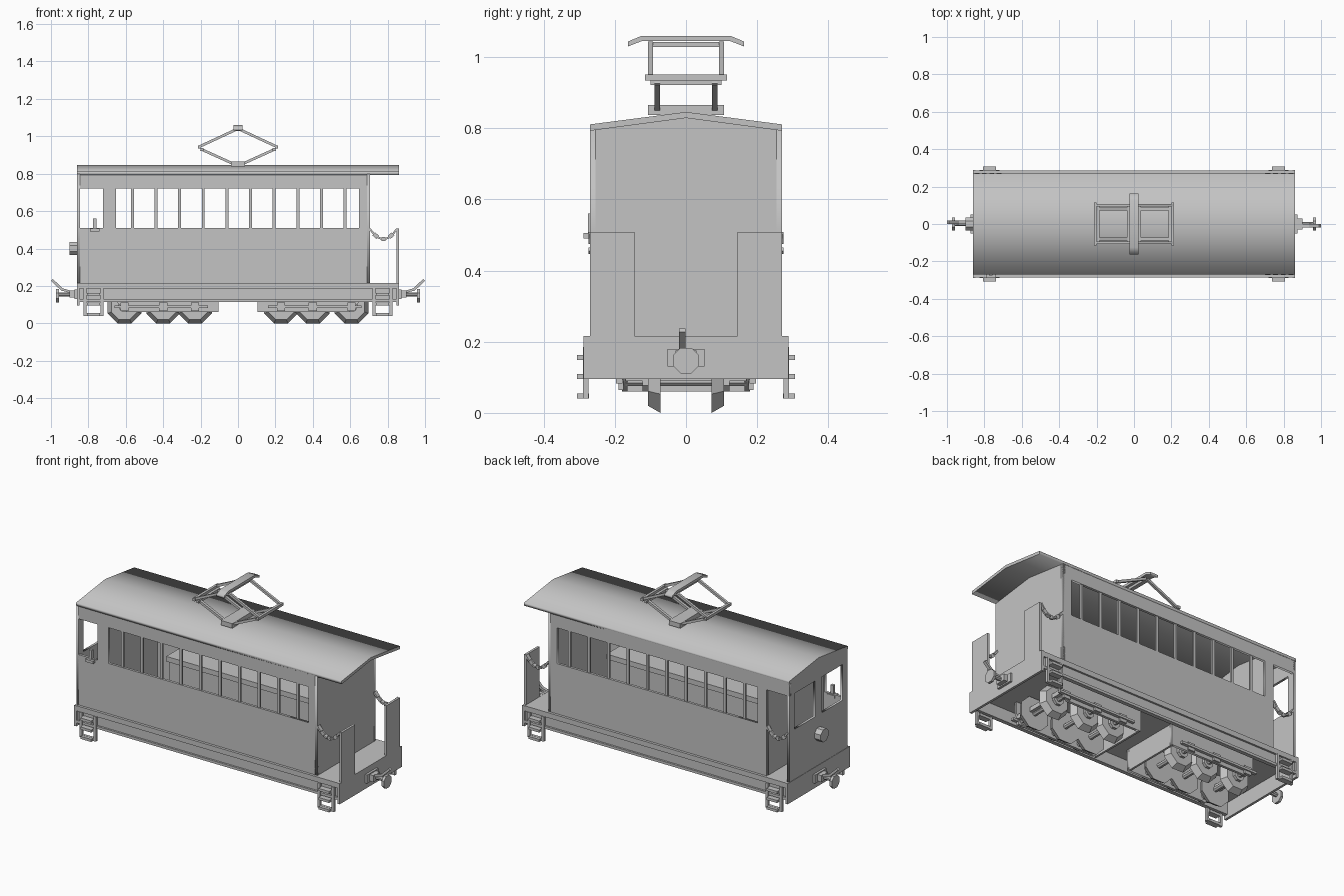
import bpy, bmesh, math
from mathutils import Matrix, Vector

if "Cube" in bpy.data.objects:
    bpy.data.objects.remove(bpy.data.objects["Cube"])

grey = bpy.data.materials.new("plain_grey")
grey.diffuse_color = (0.55, 0.55, 0.55, 1)
grey.use_nodes = True
grey.node_tree.nodes["Principled BSDF"].inputs["Base Color"].default_value = grey.diffuse_color


def add(name, bm):
    bmesh.ops.remove_doubles(bm, verts=bm.verts, dist=1e-5)
    bmesh.ops.recalc_face_normals(bm, faces=bm.faces)
    me = bpy.data.meshes.new(name)
    bm.to_mesh(me)
    bm.free()
    me.materials.clear()
    me.materials.append(grey)
    ob = bpy.data.objects.new(name, me)
    bpy.context.collection.objects.link(ob)
    return ob


def box(name, x, y, z):
    """Box from (min, max) pairs."""
    bm = bmesh.new()
    size = [abs(b - a) for a, b in (x, y, z)]
    mid = [(a + b) / 2 for a, b in (x, y, z)]
    bmesh.ops.create_cube(bm, size=1, matrix=Matrix.Translation(mid) @ Matrix.Diagonal((*size, 1)))
    return add(name, bm)


def bar(name, p, q, w, h):
    """Square bar between two points."""
    p, q = Vector(p), Vector(q)
    d = q - p
    m = Matrix.Translation((p + q) / 2) @ d.to_track_quat('X', 'Z').to_matrix().to_4x4()
    bm = bmesh.new()
    bmesh.ops.create_cube(bm, size=1, matrix=m @ Matrix.Diagonal((d.length, w, h, 1)))
    return add(name, bm)


def drum(name, p, q, r1, r2, n=8):
    """Low-poly cone or cylinder between two points, flat side down."""
    p, q = Vector(p), Vector(q)
    d = q - p
    k = 1 / math.cos(math.pi / n)
    m = Matrix.Translation((p + q) / 2) @ d.to_track_quat('Z', 'Y').to_matrix().to_4x4()
    bm = bmesh.new()
    bmesh.ops.create_cone(bm, cap_ends=True, segments=n, radius1=r1 * k, radius2=r2 * k, depth=d.length,
                          matrix=m @ Matrix.Rotation(math.pi / n, 4, 'Z'))
    return add(name, bm)


def panel(name, axis, a, b, outline, holes=()):
    """Extruded outline with holes; axis y takes (x, z) points, axis x takes (y, z)."""
    cu = bpy.data.curves.new(name, 'CURVE')
    cu.dimensions, cu.fill_mode, cu.extrude = '2D', 'BOTH', abs(b - a) / 2
    for loop in (outline, *holes):
        s = cu.splines.new('POLY')
        s.points.add(len(loop) - 1)
        for pt, (u, v) in zip(s.points, loop):
            pt.co = (u, v, 0, 1)
        s.use_cyclic_u = True
    tmp = bpy.data.objects.new(name + "_outline", cu)
    bpy.context.collection.objects.link(tmp)
    me = bpy.data.meshes.new_from_object(tmp.evaluated_get(bpy.context.evaluated_depsgraph_get()))
    bm = bmesh.new()
    bm.from_mesh(me)
    bpy.data.objects.remove(tmp)
    bpy.data.curves.remove(cu)
    bpy.data.meshes.remove(me)
    c = (a + b) / 2
    if axis == 'y':
        m = Matrix(((1, 0, 0, 0), (0, 0, -1, c), (0, 1, 0, 0), (0, 0, 0, 1)))
    else:
        m = Matrix(((0, 0, 1, c), (1, 0, 0, 0), (0, 1, 0, 0), (0, 0, 0, 1)))
    bm.transform(m)
    return add(name, bm)


def rect(u0, u1, v0, v1):
    return [(u0, v0), (u1, v0), (u1, v1), (u0, v1)]


def chain(x0, x1, y):
    """Sagging safety chain of alternating links."""
    pts = [(x0 + (x1 - x0) * i / 7, y, 0.505 - 0.055 * (1 - (2 * i / 7 - 1) ** 2)) for i in range(8)]
    for i in range(7):
        w, h = ((0.024, 0.01), (0.01, 0.022))[i % 2]
        bar("chain_link", pts[i], pts[i + 1], w, h)


# underframe
box("floor", (-0.86, 0.86), (-0.285, 0.285), (0.185, 0.215))
for s in (1, -1):
    box("frame_web", (-0.85, 0.85), (s * 0.262, s * 0.274), (0.115, 0.19))
    box("frame_flange", (-0.85, 0.85), (s * 0.262, s * 0.285), (0.115, 0.13))
    box("end_beam", (s * 0.848, s * 0.862), (-0.288, 0.288), (0.095, 0.216))

# side walls with window openings and mullions
Z0, Z1 = 0.51, 0.72
cabin_window = rect(-0.652, 0.647, Z0, Z1)
panel("front_wall", 'y', -0.27, -0.255, rect(-0.86, 0.705, 0.215, 0.8),
      [cabin_window, rect(-0.85, -0.722, Z0, Z1)])
door = [(-0.712, 0.215), (0.705, 0.215), (0.705, 0.8), (-0.86, 0.8), (-0.86, Z1), (-0.712, Z1)]
panel("back_wall", 'y', 0.255, 0.27, door, [cabin_window])
for s in (1, -1):
    for i in range(10):
        x = -0.565 + 0.1264 * i
        box("window_mullion", (x - 0.008, x + 0.008), (s * 0.256, s * 0.266), (Z0, Z1))

# cross walls
gable = [(-0.27, 0.215), (0.27, 0.215), (0.27, 0.797), (0, 0.832), (-0.27, 0.797)]
panel("driver_end_wall", 'x', -0.86, -0.846, gable, [rect(s - 0.095, s + 0.095, Z0, Z1) for s in (-0.128, 0.128)])
inner = [(y * 0.95, z) for y, z in gable]
panel("partition", 'x', -0.715, -0.7, inner)
panel("cabin_end_wall", 'x', 0.69, 0.705, gable)

# roof
panel("roof", 'x', -0.862, 0.862, [(-0.27, 0.793), (0, 0.829), (0.27, 0.793), (0.27, 0.811), (0, 0.846), (-0.27, 0.811)])

# benches inside the cabin
for s in (1, -1):
    box("bench_seat", (-0.55, 0.6), (s * 0.12, s * 0.254), (0.4, 0.43))
    box("bench_front", (-0.55, 0.6), (s * 0.15, s * 0.165), (0.215, 0.4))

# open platform end panels and chains
for s in (1, -1):
    box("platform_panel", (0.848, 0.862), (s * 0.145, s * 0.27), (0.215, 0.508))
    chain(0.705, 0.85, s * 0.262)
chain(-0.85, -0.712, 0.262)

# controller in the vestibule, and headlight
box("controller_lever", (-0.775, -0.757), (-0.275, -0.26), (0.49, 0.56))
box("controller_rest", (-0.79, -0.74), (-0.288, -0.25), (0.49, 0.506))
drum("headlight", (-0.9, 0, 0.4), (-0.858, 0, 0.4), 0.036, 0.036)

# corner steps
for sx in (1, -1):
    for sy in (1, -1):
        for x in (0.72, 0.81):
            box("step_hanger", (sx * x, sx * (x + 0.015)), (sy * 0.274, sy * 0.29), (0.04, 0.185))
        box("step_bottom", (sx * 0.72, sx * 0.825), (sy * 0.274, sy * 0.29), (0.04, 0.056))
        for z in (0.04, 0.095, 0.148):
            box("step_tread", (sx * 0.738, sx * 0.807), (sy * 0.272, sy * 0.307), (z, z + 0.015))
            box("step_rail", (sx * 0.72, sx * 0.825), (sy * 0.274, sy * 0.29), (z, z + 0.015))

# bogies: frames, axles and conical wheels
for sx in (1, -1):
    box("bogie_end_plate", (sx * 0.105, sx * 0.117), (-0.178, 0.178), (0.06, 0.186))
    box("bogie_crossbar", (sx * 0.6, sx * 0.64), (-0.17, 0.17), (0.09, 0.115))
    for sy in (1, -1):
        panel("bogie_side", 'y', sy * 0.165, sy * 0.18,
              [(sx * x, z) for x, z in ((0.105, 0.06), (0.595, 0.06), (0.65, 0.115), (0.65, 0.186), (0.105, 0.186))])
        box("bogie_side_lip", (sx * 0.16, sx * 0.66), (sy * 0.178, sy * 0.197), (0.083, 0.096))
    for x in (0.23, 0.4, 0.607):
        drum("axle", (sx * x, -0.17, 0.09), (sx * x, 0.17, 0.09), 0.014, 0.014)
        for sy in (1, -1):
            drum("wheel", (sx * x, sy * 0.072, 0.09), (sx * x, sy * 0.107, 0.09), 0.09, 0.07)
            drum("wheel_hub", (sx * x, sy * 0.105, 0.09), (sx * x, sy * 0.122, 0.09), 0.03, 0.03)
            box("axle_box", (sx * x - 0.022, sx * x + 0.022), (sy * 0.175, sy * 0.19), (0.065, 0.11))

# couplers with buffer and hook
for s in (1, -1):
    box("coupler_mount", (s * 0.86, s * 0.875), (-0.052, 0.052), (0.13, 0.18))
    box("coupler_block", (s * 0.87, s * 0.9), (-0.03, 0.03), (0.137, 0.175))
    drum("coupler_shaft", (s * 0.89, 0, 0.155), (s * 0.965, 0, 0.155), 0.011, 0.011)
    drum("buffer_head", (s * 0.957, 0, 0.147), (s * 0.972, 0, 0.147), 0.036, 0.036)
    bar("hook_arm", (s * 0.9, -s * 0.01, 0.17), (s * 0.945, -s * 0.01, 0.182), 0.018, 0.013)
    bar("hook", (s * 0.938, -s * 0.01, 0.178), (s * 0.995, -s * 0.01, 0.232), 0.018, 0.014)

# pantograph
box("pantograph_base", (-0.037, 0.037), (-0.107, 0.107), (0.838, 0.865))
for sx in (1, -1):
    for sy in (1, -1):
        bar("lower_arm", (sx * 0.03, sy * 0.081, 0.855), (sx * 0.2, sy * 0.081, 0.932), 0.016, 0.014)
        bar("upper_arm", (sx * 0.21, sy * 0.1, 0.943), (sx * 0.005, sy * 0.1, 1.038), 0.014, 0.014)
    box("lower_cross_tube", (sx * 0.185, sx * 0.2), (-0.1, 0.1), (0.922, 0.937))
    box("knee_cross_tube", (sx * 0.2, sx * 0.215), (-0.115, 0.115), (0.935, 0.951))
box("top_cross_tube", (-0.012, 0.012), (-0.1, 0.1), (1.028, 1.042))
panel("contact_shoe", 'x', -0.025, 0.025, [(-0.163, 1.03), (-0.125, 1.045), (0.125, 1.045), (0.163, 1.03),
                                           (0.163, 1.044), (0.125, 1.06), (-0.125, 1.06), (-0.163, 1.044)])
